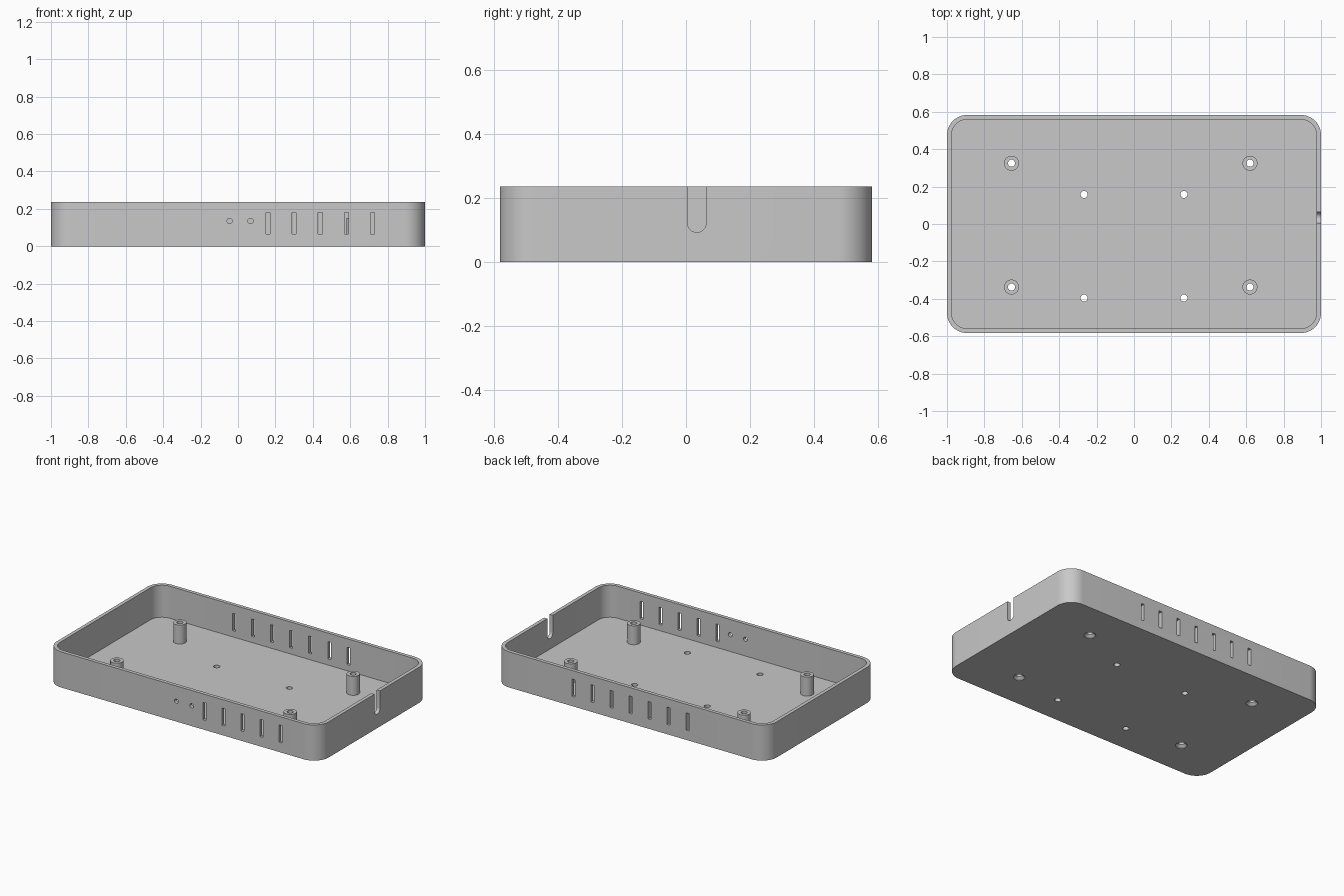
import bpy, bmesh, math

cube = bpy.data.objects.get("Cube")
if cube:
    bpy.data.objects.remove(cube, do_unlink=True)

grey = bpy.data.materials.new("plain grey")
grey.use_nodes = True
GREY = (0.58, 0.58, 0.58, 1)
grey.diffuse_color = GREY
grey.node_tree.nodes["Principled BSDF"].inputs["Base Color"].default_value = GREY

HALF_X, HALF_Y, HEIGHT = 1.0, 0.583, 0.237
WALL, FLOOR, CORNER = 0.024, 0.024, 0.108
HOLE_R, POST_R, POST_TOP = 0.019, 0.04, 0.15


def bridge(bm, rings, closed=False):
    """Skin a stack of point rings; cap the ends unless the stack loops."""
    rows = [[bm.verts.new(p) for p in ring] for ring in rings]
    pairs = list(zip(rows, rows[1:]))
    if closed:
        pairs.append((rows[-1], rows[0]))
    else:
        bm.faces.new(rows[0])
        bm.faces.new(rows[-1])
    for a, b in pairs:
        for i in range(len(a)):
            j = (i + 1) % len(a)
            bm.faces.new((a[i], a[j], b[j], b[i]))


def prism(bm, outline, lo, hi, axis="z"):
    place = {"z": lambda u, v, w: (u, v, w),
             "y": lambda u, v, w: (u, w, v),
             "x": lambda u, v, w: (w, u, v)}[axis]
    bridge(bm, [[place(u, v, w) for u, v in outline] for w in (lo, hi)])


def lathe(bm, x, y, profile, closed=False, n=32):
    bridge(bm, [circle(x, y, r, n, z) for r, z in profile], closed)


def circle(x, y, r, n=32, *z):
    turns = [2 * math.pi * i / n for i in range(n)]
    return [(x + r * math.cos(t), y + r * math.sin(t), *z) for t in turns]


def rect(x0, x1, y0, y1):
    return [(x0, y0), (x1, y0), (x1, y1), (x0, y1)]


def rounded_rect(hx, hy, r, n=12):
    pts = []
    for q, (sx, sy) in enumerate([(1, 1), (-1, 1), (-1, -1), (1, -1)]):
        for i in range(n + 1):
            t = math.pi / 2 * (q + i / n)
            pts.append((sx * (hx - r) + r * math.cos(t),
                        sy * (hy - r) + r * math.sin(t)))
    return pts


def make(name, bm):
    bmesh.ops.recalc_face_normals(bm, faces=bm.faces)
    mesh = bpy.data.meshes.new(name)
    bm.to_mesh(mesh)
    bm.free()
    mesh.materials.append(grey)
    obj = bpy.data.objects.new(name, mesh)
    bpy.context.collection.objects.link(obj)
    return obj


def select(obj):
    bpy.ops.object.select_all(action="DESELECT")
    obj.select_set(True)
    bpy.context.view_layer.objects.active = obj


def cut(obj, cutter):
    cutter.hide_render = True
    mod = obj.modifiers.new("cut", "BOOLEAN")
    mod.operation, mod.solver, mod.object = "DIFFERENCE", "EXACT", cutter
    select(obj)
    bpy.ops.object.modifier_apply(modifier=mod.name)
    bpy.data.objects.remove(cutter, do_unlink=True)


def smooth(obj):
    select(obj)
    bpy.ops.object.shade_smooth_by_angle(angle=math.radians(30))


post_spots = [(x, y) for x in (-0.655, 0.62) for y in (-0.337, 0.325)]
drill_spots = [(x, y) for x in (-0.267, 0.267) for y in (-0.396, 0.158)]

# Open tray shell
bm = bmesh.new()
prism(bm, rounded_rect(HALF_X, HALF_Y, CORNER), 0, HEIGHT)
tray = make("tray", bm)

bm = bmesh.new()
prism(bm, rounded_rect(HALF_X - WALL, HALF_Y - WALL, CORNER - WALL), FLOOR, HEIGHT + 0.1)
cut(tray, make("cavity_cutter", bm))

# Openings through walls and floor
bm = bmesh.new()
out, inn = HALF_Y + 0.03, HALF_Y - WALL - 0.02
for i in range(5):                                   # front vents
    x = 0.16 + 0.14 * i
    prism(bm, rect(x - 0.011, x + 0.011, 0.065, 0.18), -out, -inn, "y")
for i in range(-3, 4):                               # back vents
    x = 0.14 * i
    prism(bm, rect(x - 0.011, x + 0.011, 0.065, 0.18), inn, out, "y")
for x in (-0.045, 0.067):                            # front indicator holes
    prism(bm, circle(x, 0.135, 0.014, 24), -out, -inn, "y")

# Cable notch with a round bottom
NY, NR, NZ = 0.034, 0.029, 0.122
notch = [(NY + NR * math.cos(t), NZ + NR * math.sin(t))
         for t in (math.pi + math.pi * i / 16 for i in range(17))]
notch += [(NY + NR, HEIGHT + 0.05), (NY - NR, HEIGHT + 0.05)]
prism(bm, notch, HALF_X - WALL - 0.02, HALF_X + 0.03, "x")

for x, y in drill_spots:                             # plain floor holes
    lathe(bm, x, y, [(HOLE_R, -0.02), (HOLE_R, FLOOR + 0.02)])
for x, y in post_spots:                              # countersunk screw holes
    lathe(bm, x, y, [(0.036, -0.02), (0.036, 0.002),
                     (HOLE_R, 0.018), (HOLE_R, FLOOR + 0.02)])
cut(tray, make("openings_cutter", bm))
smooth(tray)

# Hollow mounting posts
for i, (x, y) in enumerate(post_spots):
    bm = bmesh.new()
    lathe(bm, x, y, [(HOLE_R, FLOOR), (POST_R, FLOOR),
                     (POST_R, POST_TOP), (HOLE_R, POST_TOP)], closed=True)
    smooth(make(f"mounting_post_{i + 1}", bm))
